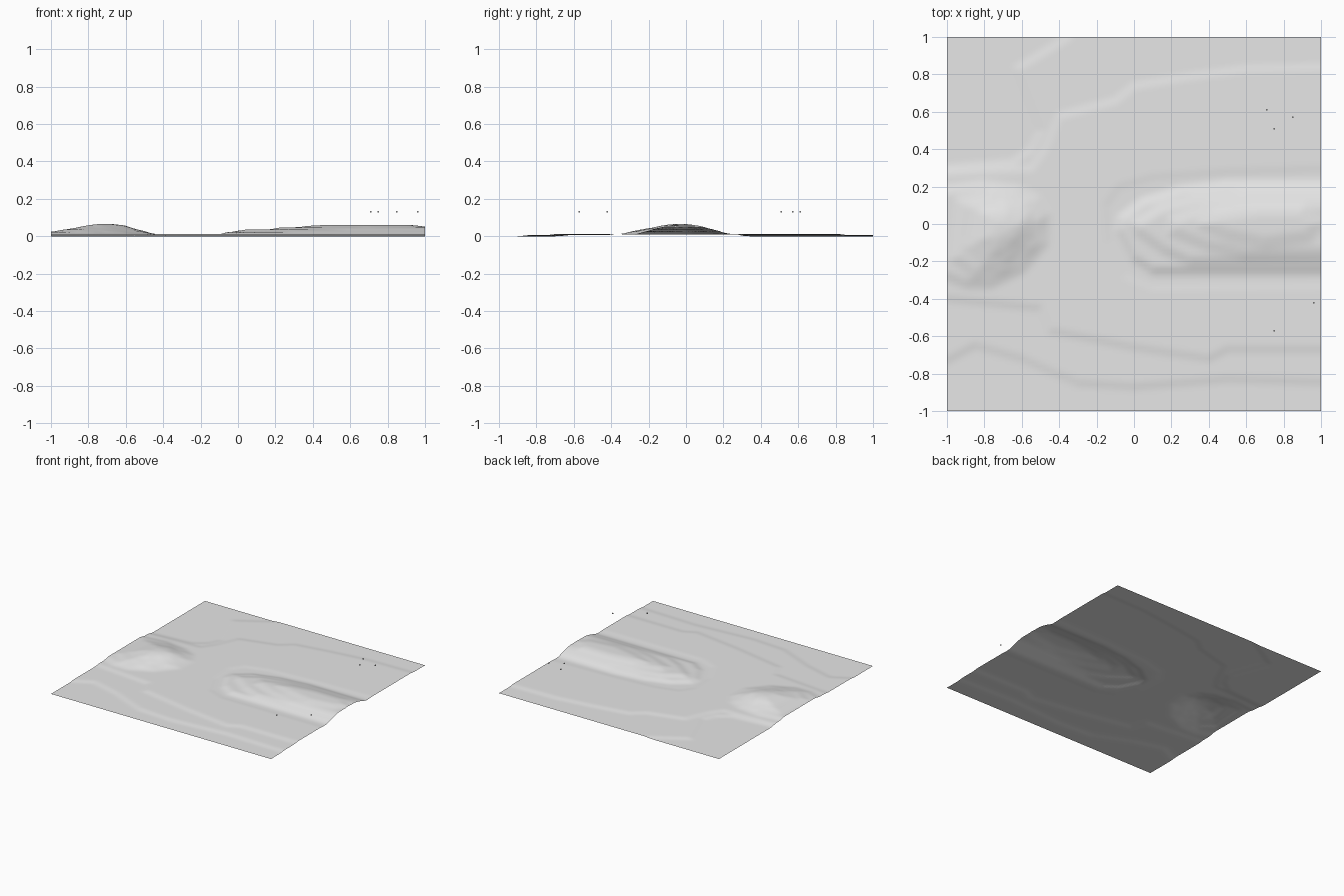
import bpy, bmesh, math

def material(name, rgb):
    m = bpy.data.materials.new(name)
    m.diffuse_color = (*rgb, 1)
    return m

grey = material("stone grey", (0.8, 0.8, 0.8))

# terraces: (height step, slope width, contour outline)
FLOOR = [
    (0.006, 0.06, [(-1.5, -.73), (-1, -.73), (-.85, -.65), (-.6, -.72), (-.3, -.85), (0, -.87),
                   (.5, -.83), (1.5, -.86), (1.5, 1.3), (-.35, 1.3), (-.35, 1), (-.63, .83), (-.5, .5),
                   (-.55, .4), (-.65, .33), (-1, .3), (-1.5, .3)]),
    (0.006, 0.06, [(-1.5, -.35), (-.5, -.45), (-.45, -.57), (0, -.66), (.4, -.72), (.5, -.67),
                   (1.5, -.67), (1.5, .85), (.6, .83), (.3, .79), (0, .74), (-.1, .66), (-.4, .58),
                   (-.48, .4), (-.55, .3), (-1.5, .25)]),
    # shallow ditch around the long ridge
    (-0.003, 0.05, [(1.5, -.33), (.1, -.34), (-.05, -.28), (-.14, -.1), (-.15, .1), (-.08, .2),
                    (.1, .25), (.5, .28), (1.5, .31)]),
]
RIDGE = [
    (0.014, 0.07, [(1.5, -.25), (.1, -.25), (.0, -.18), (-.08, -.03), (-.07, .03), (.05, .12),
                   (.25, .18), (.5, .21), (1.5, .21)]),
    (0.013, 0.08, [(1.5, -.20), (.3, -.20), (.16, -.14), (.02, -.04), (.0, .0), (.15, .09),
                   (.35, .14), (.6, .17), (1.5, .17)]),
    (0.012, 0.09, [(1.5, -.15), (.6, -.16), (.4, -.12), (.2, -.04), (.2, .02), (.4, .09),
                   (.6, .12), (1.5, .12)]),
    (0.012, 0.1, [(.93, -.07), (.7, -.10), (.5, -.06), (.36, .0), (.45, .05), (.65, .08),
                  (.9, .08), (.98, .0)]),
]
MOUND = [
    (0.012, 0.08, [(-1.05, -.26), (-.9, -.32), (-.77, -.32), (-.6, -.24), (-.48, -.1), (-.47, .05),
                   (-.52, .13), (-.62, .18), (-.8, .21), (-1.05, .18)]),
    (0.013, 0.09, [(-.96, -.18), (-.85, -.27), (-.7, -.24), (-.55, -.12), (-.51, .02), (-.58, .11),
                   (-.75, .16), (-.93, .12)]),
    (0.012, 0.1, [(-.88, -.12), (-.8, -.2), (-.68, -.17), (-.57, -.05), (-.57, .05), (-.7, .11),
                  (-.85, .08)]),
    (0.016, 0.13, [(-.81, -.08), (-.74, -.13), (-.64, -.08), (-.6, .0), (-.68, .06), (-.78, .05)]),
]
CONTOURS = FLOOR + RIDGE + MOUND

def inside_distance(x, y, poly):
    """Signed distance to an outline, positive inside."""
    best, inside = 1e9, False
    for (ax, ay), (bx, by) in zip(poly, poly[1:] + poly[:1]):
        dx, dy = bx - ax, by - ay
        t = max(0, min(1, ((x - ax) * dx + (y - ay) * dy) / (dx * dx + dy * dy)))
        best = min(best, math.hypot(x - ax - t * dx, y - ay - t * dy))
        if (ay > y) != (by > y) and x < ax + (y - ay) / dy * dx:
            inside = not inside
    return best if inside else -best

def height(x, y):
    z = 0
    for step, width, poly in CONTOURS:
        t = max(0, min(1, inside_distance(x, y, poly) / width + 0.5))
        z += step * t * t * (3 - 2 * t)
    return z

# terrain sheet
bm = bmesh.new()
bmesh.ops.create_grid(bm, x_segments=100, y_segments=100, size=1)
for v in bm.verts:
    v.co.z = height(v.co.x, v.co.y)
for f in bm.faces:
    f.smooth = True
me = bpy.data.meshes.new("terrain")
bm.to_mesh(me)
bm.free()
me.materials.append(grey)
bpy.context.collection.objects.link(bpy.data.objects.new("terrain", me))

# tiny floating specks
for i, (x, y) in enumerate([(.71, .61), (.75, .51), (.85, .57), (.75, -.57), (.96, -.42)]):
    bpy.ops.mesh.primitive_cube_add(size=0.008, location=(x, y, 0.13))
    o = bpy.context.object
    o.name = f"floating_speck_{i + 1}"
    o.data.materials.append(grey)
